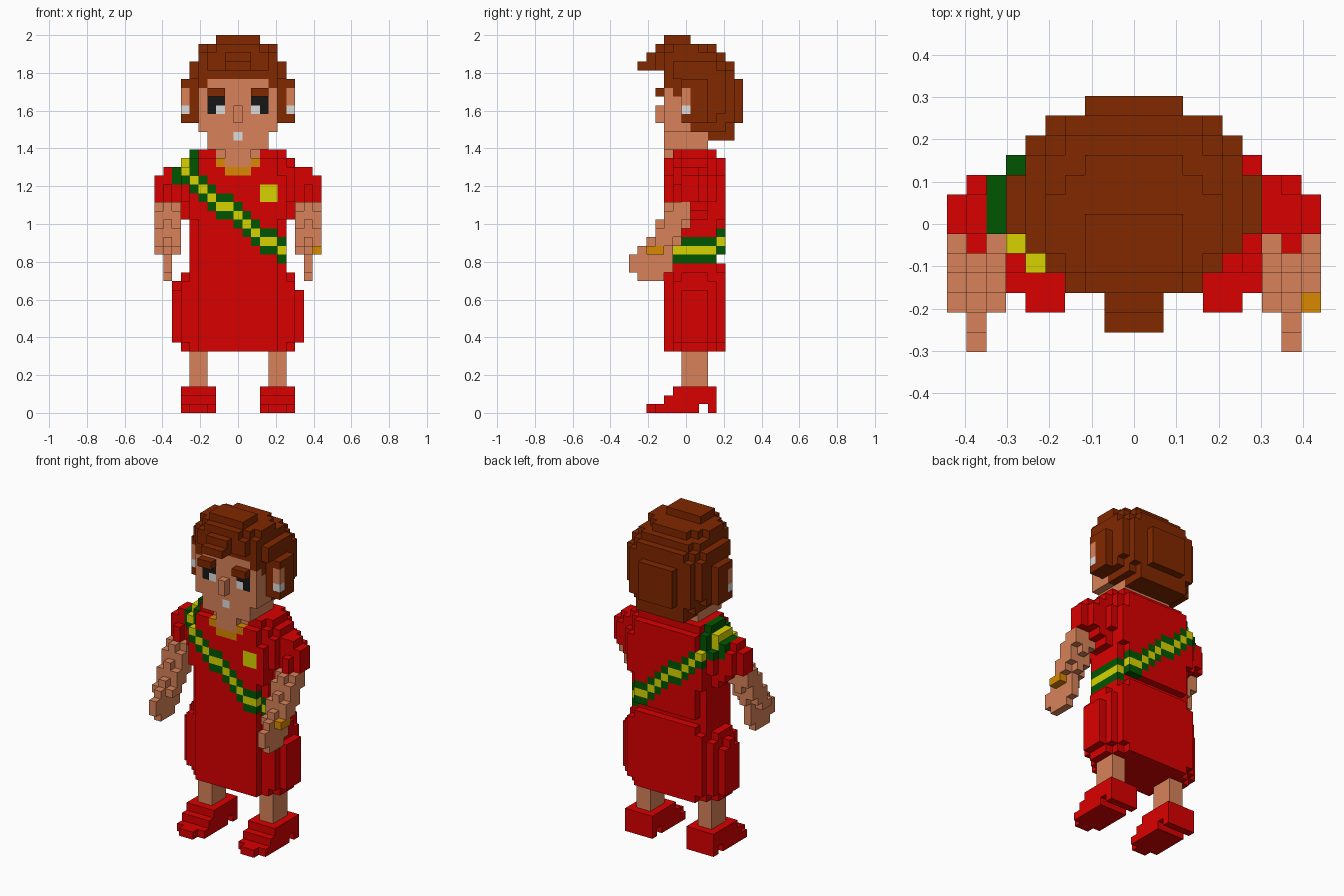
import bpy
import bmesh
import math
from mathutils import Vector

old = bpy.data.objects.get("Cube")
if old:
    bpy.data.objects.remove(old, do_unlink=True)

U = 2 / 43          # edge of one small cube
COLOURS = {
    "red": (0.7, 0, 0),
    "brown": (0.22, 0.021, 0),
    "skin": (0.69, 0.224, 0.1),
    "green": (0, 0.094, 0),
    "yellow": (0.69, 0.65, 0),
    "gold": (0.69, 0.25, 0),
    "black": (0.008, 0.008, 0.008),
    "pale grey": (0.72, 0.72, 0.72),
}
materials = {}
for name, rgb in COLOURS.items():
    m = bpy.data.materials.new(name)
    m.use_nodes = True
    m.diffuse_color = (*rgb, 1)
    bsdf = m.node_tree.nodes["Principled BSDF"]
    bsdf.inputs["Base Color"].default_value = (*rgb, 1)
    bsdf.inputs["Roughness"].default_value = 0.8
    materials[name] = m

cells = {}          # (x, y, z) -> (part, colour)


def block(part, colour, xs, ys, zs, sides=(-1, 1)):
    """Fill an inclusive range of cubes, mirrored across x by default."""
    for x in range(xs[0], xs[1] + 1):
        for y in range(ys[0], ys[1] + 1):
            for z in range(zs[0], zs[1] + 1):
                for s in sides:
                    cells[s * x, y, z] = (part, colour)


# shoes with a notch before the heel
block("shoes", "red", (4, 5), (2, 2), (0, 0))
block("shoes", "red", (3, 6), (3, 7), (0, 0))
block("shoes", "red", (3, 6), (9, 9), (0, 0))
block("shoes", "red", (3, 6), (4, 9), (1, 1))
block("shoes", "red", (3, 6), (5, 9), (2, 2))

# legs
block("legs", "skin", (4, 5), (6, 8), (3, 7))

# skirt, rounded at the sides and hem
block("skirt", "red", (0, 4), (4, 10), (7, 16))
block("skirt", "red", (5, 5), (5, 9), (7, 16))
block("skirt", "red", (5, 5), (10, 10), (8, 15))
block("skirt", "red", (6, 6), (6, 8), (7, 15))
block("skirt", "red", (6, 6), (5, 9), (8, 14))
block("skirt", "red", (7, 7), (6, 8), (8, 13))
block("skirt", "red", (7, 7), (7, 7), (14, 14), (-1,))

# bodice, waist to rounded shoulders
block("bodice", "red", (0, 4), (4, 9), (17, 28))
block("bodice", "red", (0, 4), (10, 10), (18, 28))
block("bodice", "red", (0, 1), (4, 9), (29, 29))
block("bodice", "red", (2, 4), (5, 9), (29, 29))
block("bodice", "red", (5, 5), (5, 9), (17, 28))
block("bodice", "red", (5, 5), (6, 8), (29, 29))
block("bodice", "red", (5, 5), (4, 10), (22, 26))
block("bodice", "red", (6, 6), (6, 8), (22, 28))
block("bodice", "red", (6, 6), (5, 8), (24, 27))
block("bodice", "red", (6, 6), (9, 9), (24, 26))

# rounded sleeves
block("sleeves", "red", (7, 7), (6, 8), (23, 27))
block("sleeves", "red", (8, 8), (5, 8), (24, 25))
block("sleeves", "red", (8, 8), (6, 8), (26, 26))
block("sleeves", "red", (8, 8), (6, 7), (27, 27))
block("sleeves", "red", (9, 9), (6, 7), (24, 26))

# arms lean forward as they go down, with a thicker middle
for z, y0, y1 in ((23, 4, 6), (22, 4, 6), (21, 3, 6), (20, 3, 5), (19, 2, 5), (18, 1, 4)):
    block("arms", "skin", (8, 8), (y0, y1), (z, z))
for z, y0, y1 in ((23, 5, 6), (22, 4, 6), (21, 4, 5), (20, 3, 5), (19, 3, 4), (18, 2, 3)):
    block("arms", "skin", (7, 7), (y0, y1), (z, z))
    block("arms", "skin", (9, 9), (y0, y1), (z, z))
block("hands", "skin", (8, 8), (0, 4), (16, 17))
block("hands", "skin", (8, 8), (1, 3), (15, 15))
block("bracelet", "gold", (9, 9), (2, 3), (18, 18), (1,))

# sash runs diagonally round the bodice, yellow edged with green
for (x, y, z), (part, colour) in list(cells.items()):
    if part in ("bodice", "sleeves") and x >= -7:
        d = z - math.floor(22.3 - 0.8 * x)
        over_shoulder = (x == -5 and d > 0) or (x == -7 and z >= 26)
        if x > -7 and d == 0 or x == -6 and d == 1:
            cells[x, y, z] = (part, "yellow")
        elif abs(d) == 1 and x > -7 or over_shoulder:
            cells[x, y, z] = (part, "green")

# badge, neck and necklace
block("badge", "yellow", (3, 4), (4, 4), (24, 25), (1,))
block("neck", "skin", (0, 1), (4, 8), (28, 29))
block("neck", "skin", (2, 2), (5, 8), (28, 29))
block("necklace", "gold", (0, 1), (4, 4), (27, 27))
block("necklace", "gold", (2, 2), (4, 4), (28, 28))

# hair, crown and quiff: half width, depth range, height range
for w, ys, zs in (
    (2, (4, 6), (42, 42)), (2, (3, 3), (41, 41)), (3, (4, 4), (41, 41)),
    (4, (5, 7), (41, 41)), (3, (8, 8), (41, 41)), (2, (9, 9), (41, 41)),
    (3, (3, 3), (39, 40)), (4, (4, 9), (40, 40)), (3, (10, 10), (40, 40)),
    (1, (2, 2), (39, 40)), (1, (1, 1), (39, 39)),
    (4, (4, 4), (37, 39)), (5, (5, 8), (38, 39)), (5, (6, 8), (33, 37)),
    (6, (6, 6), (37, 37)), (6, (6, 6), (33, 33)), (6, (7, 8), (33, 37)),
    (4, (7, 8), (32, 32)),
):
    block("hair", "brown", (0, w), ys, zs)

# hair at the back: height range, then half width of each layer going back
for zs, widths in (
    ((39, 39), (5, 4, 3)), ((38, 38), (5, 5, 4)), ((34, 37), (5, 5, 4, 2)),
    ((33, 33), (5, 4, 4, 2)), ((32, 32), (4, 4, 3)), ((31, 31), (3, 3, 3)),
):
    for i, w in enumerate(widths):
        block("hair", "brown", (0, w), (9 + i, 9 + i), zs)

# head with sideburns, nose and ears
block("head", "skin", (0, 3), (4, 8), (30, 37))
block("head", "skin", (4, 4), (4, 6), (32, 32))
block("head", "skin", (4, 4), (4, 8), (33, 36))
block("hair", "brown", (4, 4), (5, 5), (36, 37))
block("nose", "skin", (0, 0), (3, 3), (33, 34))
block("ears", "skin", (6, 6), (6, 6), (35, 36))
block("earrings", "pale grey", (6, 6), (6, 6), (34, 34))

# eyes, brows and mouth
block("eyes", "black", (2, 3), (4, 4), (34, 35))
block("eyes", "pale grey", (2, 2), (4, 4), (34, 34))
block("eyebrows", "brown", (2, 3), (3, 3), (36, 36))
block("mouth", "pale grey", (0, 0), (4, 4), (31, 31))


def build(part):
    """Make one object from the outer faces of a part's cubes."""
    own = {c: col for c, (p, col) in cells.items() if p == part}
    used = sorted(set(own.values()))
    bm = bmesh.new()
    verts = {}

    def vert(p):
        key = tuple(round(2 * v) for v in p)
        if key not in verts:
            verts[key] = bm.verts.new((p.x * U, (p.y - 6) * U, (p.z + 0.5) * U))
        return verts[key]

    for cell, colour in own.items():
        for axis in range(3):
            for sign in (-1, 1):
                n = Vector((0, 0, 0))
                n[axis] = sign
                c = Vector(cell)
                if tuple(int(v) for v in c + n) in cells:
                    continue
                a = Vector((0, 0, 0))
                a[(axis + 1) % 3] = 0.5
                b = n.cross(a)
                mid = c + n / 2
                corners = (mid - a - b, mid + a - b, mid + a + b, mid - a + b)
                face = bm.faces.new([vert(p) for p in corners])
                face.material_index = used.index(colour)
    mesh = bpy.data.meshes.new(part)
    bm.to_mesh(mesh)
    bm.free()
    for colour in used:
        mesh.materials.append(materials[colour])
    bpy.context.collection.objects.link(bpy.data.objects.new(part, mesh))


for part in sorted({p for p, _ in cells.values()}):
    build(part)
